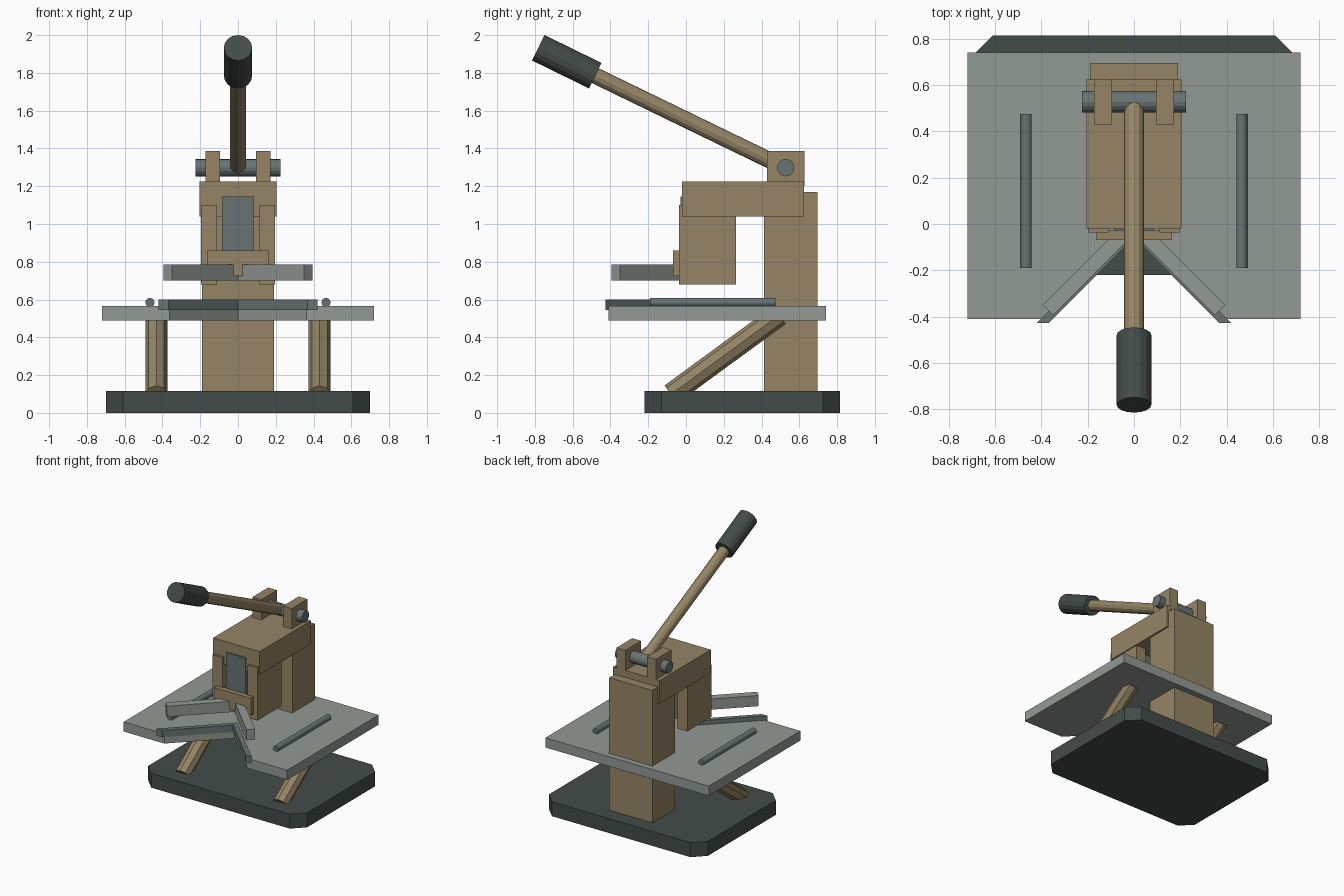
import bpy, bmesh
from mathutils import Vector

if "Cube" in bpy.data.objects:
    bpy.data.objects.remove(bpy.data.objects["Cube"])


def material(name, r, g, b):
    m = bpy.data.materials.new(name)
    m.diffuse_color = (r, g, b, 1)
    m.use_nodes = True
    m.node_tree.nodes["Principled BSDF"].inputs["Base Color"].default_value = m.diffuse_color
    return m


TAN = material("tan_paint", 0.30, 0.235, 0.13)
GREY = material("table_grey", 0.29, 0.32, 0.30)
STEEL = material("dark_steel", 0.14, 0.175, 0.17)
DARK = material("dark_base", 0.055, 0.072, 0.065)


def finish(name, bm, mat):
    bmesh.ops.recalc_face_normals(bm, faces=bm.faces)
    me = bpy.data.meshes.new(name)
    bm.to_mesh(me)
    bm.free()
    me.materials.append(mat)
    ob = bpy.data.objects.new(name, me)
    bpy.context.collection.objects.link(ob)
    return ob


def prism(name, outline, z0, z1, mat):
    """Extrude a plan outline from z0 to z1."""
    bm = bmesh.new()
    face = bm.faces.new([bm.verts.new((x, y, z0)) for x, y in outline])
    new = bmesh.ops.extrude_face_region(bm, geom=[face])["geom"]
    bmesh.ops.translate(bm, vec=(0, 0, z1 - z0),
                        verts=[v for v in new if isinstance(v, bmesh.types.BMVert)])
    return finish(name, bm, mat)


def box(name, x0, x1, y0, y1, z0, z1, mat):
    return prism(name, [(x0, y0), (x1, y0), (x1, y1), (x0, y1)], z0, z1, mat)


def rod(name, a, b, r, sides, mat):
    """Cylinder between two points."""
    a, b = Vector(a), Vector(b)
    bm = bmesh.new()
    bmesh.ops.create_cone(bm, cap_ends=True, segments=sides, radius1=r, radius2=r,
                          depth=(b - a).length)
    ob = finish(name, bm, mat)
    ob.rotation_mode = 'QUATERNION'
    ob.rotation_quaternion = (b - a).to_track_quat('Z', 'Y')
    ob.location = (a + b) / 2
    return ob


def mirrored(half):
    """Complete a right-hand outline whose first and last points lie on x = 0."""
    return half + [(-x, y) for x, y in reversed(half[1:-1])]


# base plate with clipped corners
prism("base", mirrored([(0, -0.22), (0.61, -0.22), (0.70, -0.13), (0.70, 0.725),
                        (0.61, 0.815), (0, 0.815)]), 0, 0.115, DARK)

# work table with V notch, and the V-shaped blades
prism("table", mirrored([(0, -0.048), (0.362, -0.41), (0.72, -0.41),
                         (0.72, 0.742), (0, 0.742)]), 0.49, 0.567, GREY)
prism("lower_blade", mirrored([(0, -0.06), (0.367, -0.427), (0.42, -0.427),
                               (0, -0.007)]), 0.545, 0.60, STEEL)
prism("upper_blade", mirrored([(0, -0.045), (0.35, -0.395), (0.395, -0.35),
                               (0, 0.045)]), 0.70, 0.785, GREY)

# column and overhanging head
box("column", -0.19, 0.19, 0.412, 0.695, 0.10, 1.17, TAN)
box("head", -0.205, 0.205, -0.02, 0.625, 1.04, 1.225, TAN)

# ram and blade holder
box("ram", -0.085, 0.085, -0.03, 0.20, 0.72, 1.145, STEEL)
box("blade_holder", -0.163, 0.163, -0.07, -0.025, 0.725, 0.86, TAN)

# parts repeated left and right
for s, side in ((-1, "left"), (1, "right")):
    box("ram_guide_" + side, *sorted((s * 0.11, s * 0.197)), -0.037, 0.265, 0.68, 1.10, TAN)
    box("lever_ear_" + side, *sorted((s * 0.095, s * 0.173)), 0.43, 0.627, 1.20, 1.387, TAN)
    rod("table_guide_" + side, (s * 0.466, -0.19, 0.585), (s * 0.466, 0.475, 0.585),
        0.024, 12, STEEL)
    rod("table_strut_" + side, (s * 0.432, -0.08, 0.098), (s * 0.432, 0.494, 0.518),
        0.058, 8, TAN)

# lever
rod("lever_pin", (-0.224, 0.528, 1.298), (0.224, 0.528, 1.298), 0.046, 16, STEEL)
rod("lever", (0, 0.52, 1.30), (0, -0.50, 1.795), 0.043, 12, TAN)
rod("lever_grip", (0, -0.48, 1.785), (0, -0.782, 1.933), 0.075, 16, DARK)
